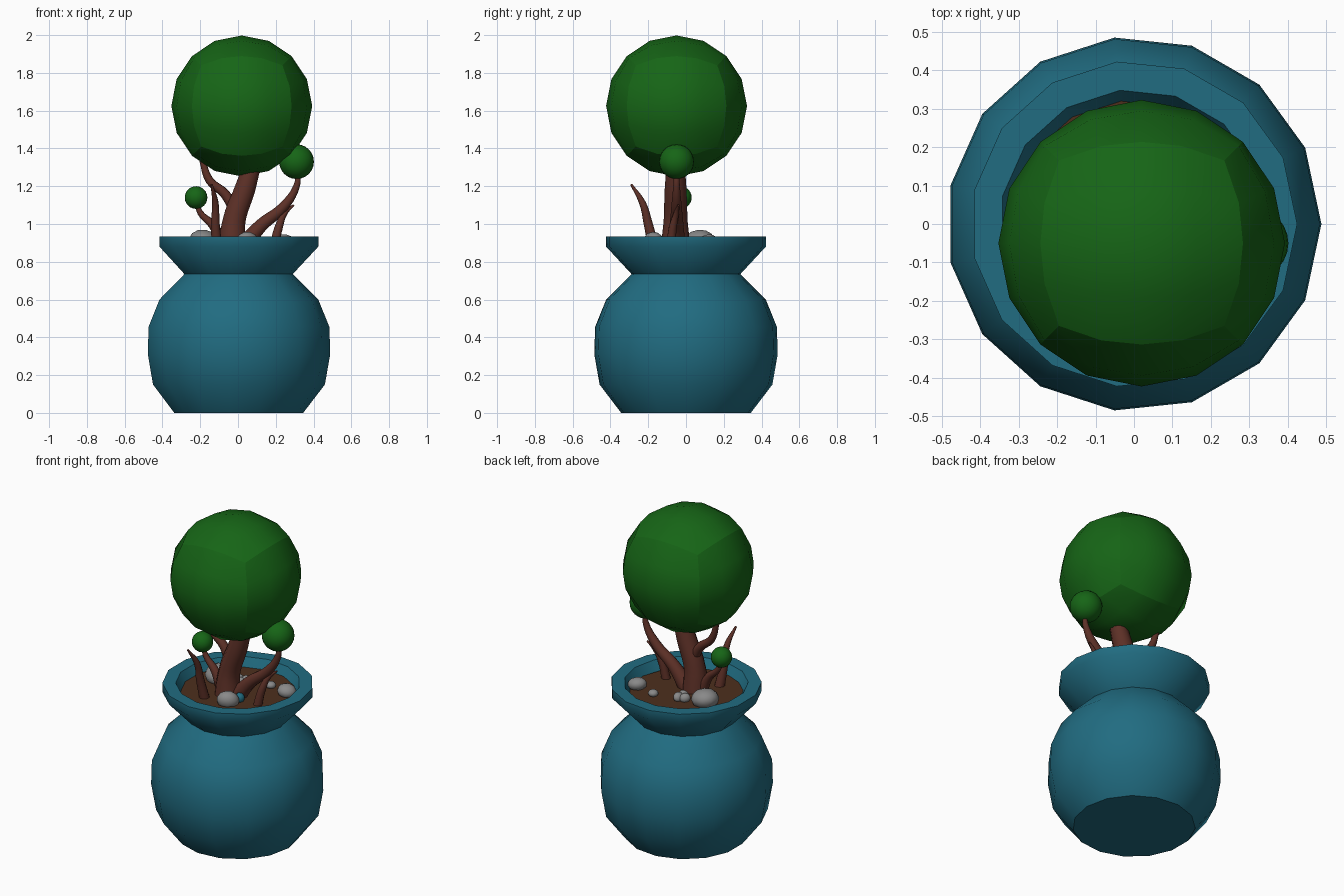
import bpy, bmesh, math
from mathutils import Vector

if "Cube" in bpy.data.objects:
    bpy.data.objects.remove(bpy.data.objects["Cube"])


def material(name, rgb):
    m = bpy.data.materials.new(name)
    m.diffuse_color = (*rgb, 1)
    m.use_nodes = True
    m.node_tree.nodes["Principled BSDF"].inputs["Base Color"].default_value = m.diffuse_color
    return m


TEAL = material("glaze", (0.015, 0.15, 0.22))
GREEN = material("leaf", (0.008, 0.13, 0.008))
BARK = material("bark", (0.11, 0.03, 0.02))
SOIL = material("earth", (0.075, 0.028, 0.012))
STONE = material("stone", (0.25, 0.25, 0.25))


def finish(name, bm, mat, angle=40):
    bmesh.ops.recalc_face_normals(bm, faces=bm.faces)
    me = bpy.data.meshes.new(name)
    bm.to_mesh(me)
    bm.free()
    ob = bpy.data.objects.new(name, me)
    bpy.context.collection.objects.link(ob)
    me.materials.append(mat)
    bpy.ops.object.select_all(action='DESELECT')
    ob.select_set(True)
    bpy.context.view_layer.objects.active = ob
    bpy.ops.object.shade_smooth_by_angle(angle=math.radians(angle))
    return ob


def lathe(name, profile, sides, mat):
    bm = bmesh.new()
    rings = [[bm.verts.new((r * math.cos(math.tau * i / sides),
                            r * math.sin(math.tau * i / sides), z))
              for i in range(sides)] for r, z in profile]
    for a, b in zip(rings, rings[1:]):
        for i in range(sides):
            j = (i + 1) % sides
            bm.faces.new((a[i], a[j], b[j], b[i]))
    bm.faces.new(rings[0])
    return finish(name, bm, mat, 50)


def cube_ball(name, centre, r, cuts, mat, sharp=False):
    # evenly spaced grid on each cube side, pushed out to a sphere
    bm = bmesh.new()
    bmesh.ops.create_cube(bm, size=2)
    seams = list(bm.edges)
    bmesh.ops.subdivide_edges(bm, edges=seams, cuts=cuts, use_grid_fill=True)
    border = [e for e in bm.edges if
              sum(all(abs(abs(v.co[k]) - 1) < 1e-4 for v in e.verts) for k in range(3)) > 1]
    for e in border:
        e.smooth = not sharp
    for v in bm.verts:
        v.co = Vector([math.tan(c * math.pi / 4) for c in v.co]).normalized() * r + Vector(centre)
    return finish(name, bm, mat, 50)


def stem(name, points):
    # tapering tube through (x, y, z, radius) points
    cu = bpy.data.curves.new(name, 'CURVE')
    cu.dimensions = '3D'
    cu.bevel_depth = 1
    cu.bevel_resolution = 3
    cu.resolution_u = 5
    cu.use_fill_caps = True
    sp = cu.splines.new('BEZIER')
    sp.bezier_points.add(len(points) - 1)
    for bp, (x, y, z, r) in zip(sp.bezier_points, points):
        bp.co, bp.radius = (x, y, z), r
        bp.handle_left_type = bp.handle_right_type = 'AUTO'
    ob = bpy.data.objects.new(name, cu)
    bpy.context.collection.objects.link(ob)
    cu.materials.append(BARK)
    bpy.ops.object.select_all(action='DESELECT')
    ob.select_set(True)
    bpy.context.view_layer.objects.active = ob
    bpy.ops.object.convert(target='MESH')
    bpy.ops.object.shade_smooth_by_angle(angle=math.radians(40))


def pebble(name, loc, size, tilt=0, mat=STONE):
    bm = bmesh.new()
    bmesh.ops.create_icosphere(bm, subdivisions=2, radius=1)
    ob = finish(name, bm, mat)
    ob.location, ob.scale, ob.rotation_euler = loc, size, (tilt, tilt * 0.5, tilt * 2)


# pot with flared rim and inner wall
lathe("pot", [(0.345, 0), (0.46, 0.15), (0.488, 0.31), (0.484, 0.455), (0.425, 0.6),
              (0.29, 0.735), (0.425, 0.88), (0.425, 0.935), (0.35, 0.935),
              (0.31, 0.86), (0.25, 0.74)], 15, TEAL)

# soil disc
bm = bmesh.new()
bmesh.ops.create_circle(bm, cap_ends=True, segments=15, radius=0.325)
bmesh.ops.translate(bm, verts=bm.verts, vec=(-0.01, 0.01, 0.882))
finish("soil", bm, SOIL)

# foliage
cube_ball("canopy", (0.02, -0.05, 1.625), 0.373, 3, GREEN, sharp=True)
cube_ball("right_leaf_ball", (0.31, -0.05, 1.33), 0.092, 5, GREEN)
cube_ball("left_leaf_ball", (-0.222, -0.03, 1.14), 0.06, 5, GREEN)

# trunk and branches
stem("trunk", [(-0.03, -0.055, 0.86, 0.08), (-0.02, -0.055, 1.02, 0.063),
               (0.035, -0.055, 1.18, 0.058), (0.09, -0.055, 1.36, 0.045)])
stem("upper_left_branch", [(-0.02, -0.05, 1.08, 0.03), (-0.07, -0.04, 1.16, 0.026),
                           (-0.15, -0.035, 1.23, 0.022), (-0.19, -0.03, 1.34, 0.016)])
stem("right_branch", [(0.02, -0.05, 0.87, 0.05), (0.12, -0.05, 0.99, 0.037),
                      (0.24, -0.05, 1.09, 0.028), (0.31, -0.05, 1.2, 0.018),
                      (0.32, -0.05, 1.28, 0.012)])
stem("left_branch", [(-0.07, -0.05, 0.87, 0.035), (-0.13, -0.04, 0.99, 0.024),
                     (-0.2, -0.03, 1.06, 0.016), (-0.22, -0.03, 1.12, 0.01)])
stem("front_sprout", [(-0.11, -0.17, 0.87, 0.03), (-0.12, -0.2, 1.0, 0.024),
                      (-0.12, -0.23, 1.11, 0.018), (-0.14, -0.29, 1.21, 0.006)])
stem("right_sprout", [(0.19, -0.08, 0.87, 0.026), (0.215, -0.07, 0.98, 0.022),
                      (0.25, -0.05, 1.06, 0.014), (0.295, -0.04, 1.1, 0.005)])

# stones on the soil
pebble("left_stone", (-0.18, 0.07, 0.91), (0.08, 0.08, 0.06), 0.2)
pebble("front_stone", (0.05, -0.17, 0.905), (0.065, 0.05, 0.055), 0.3)
pebble("right_stone", (0.25, 0.12, 0.905), (0.055, 0.05, 0.04), 0.25)
pebble("small_stone", (0.12, 0.15, 0.895), (0.03, 0.03, 0.022))
for i, (x, y) in enumerate([(-0.04, 0.08), (-0.07, 0.11), (-0.03, 0.12)]):
    pebble(f"back_stone_{i + 1}", (x, y, 0.9), (0.032, 0.024, 0.028), 0.4 * i)
pebble("teal_bead", (0.08, -0.1, 0.9), (0.03, 0.03, 0.03), 0, TEAL)
